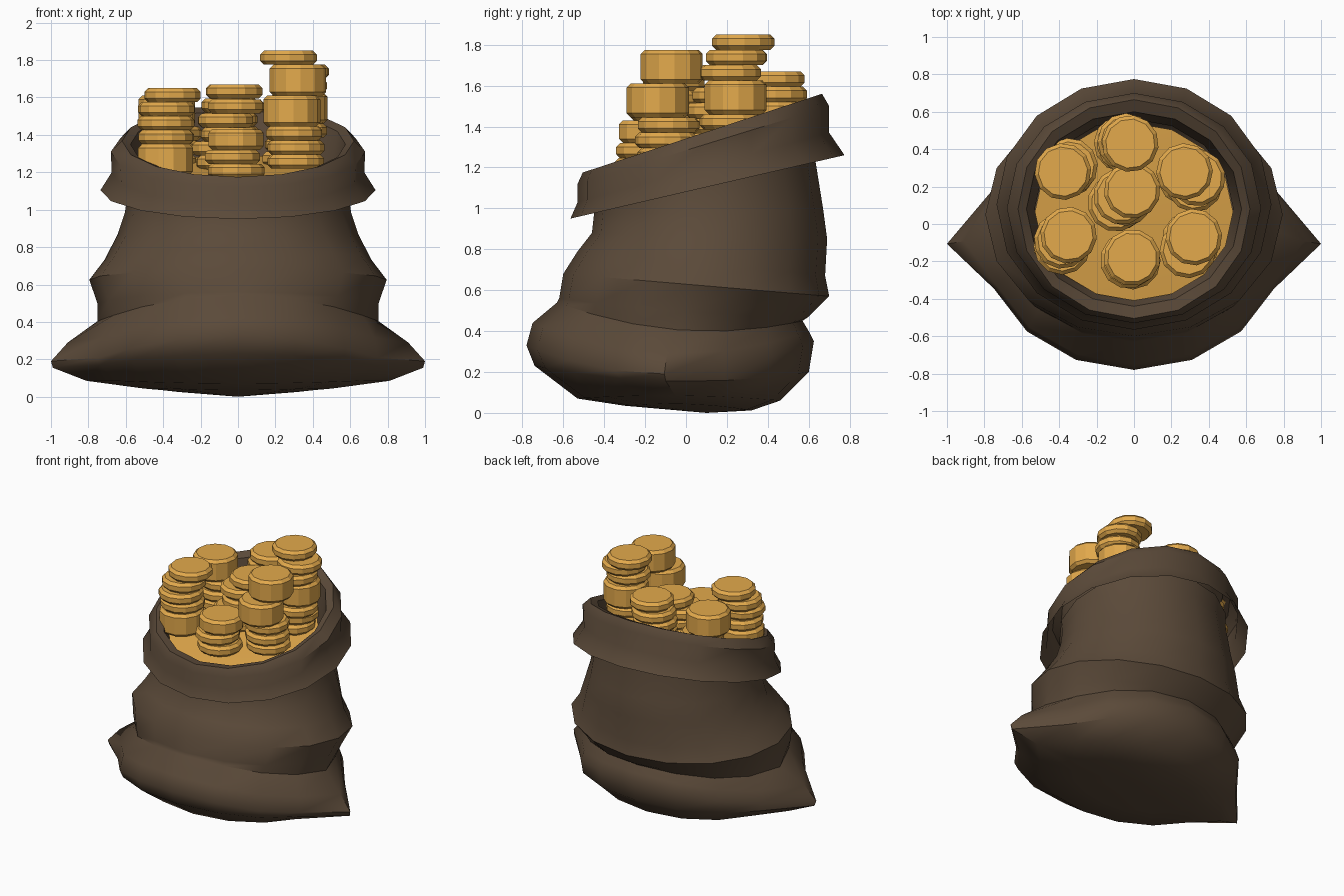
import bpy, bmesh, math, random

if "Cube" in bpy.data.objects:
    bpy.data.objects.remove(bpy.data.objects["Cube"])

random.seed(4)
SEG = 16


def material(name, rgb):
    m = bpy.data.materials.new(name)
    m.diffuse_color = (*rgb, 1)
    m.use_nodes = True
    m.node_tree.nodes["Principled BSDF"].inputs["Base Color"].default_value = m.diffuse_color
    return m


cloth = material("brown cloth", (0.104, 0.068, 0.041))
gold = material("gold", (0.77, 0.40, 0.072))


def finish(bm, name, mat, angle=None):
    bmesh.ops.recalc_face_normals(bm, faces=bm.faces)
    me = bpy.data.meshes.new(name)
    bm.to_mesh(me)
    bm.free()
    me.materials.append(mat)
    ob = bpy.data.objects.new(name, me)
    bpy.context.collection.objects.link(ob)
    if angle:
        bpy.ops.object.select_all(action='DESELECT')
        ob.select_set(True)
        bpy.context.view_layer.objects.active = ob
        bpy.ops.object.shade_smooth_by_angle(angle=math.radians(angle))
    return ob


def ring(bm, yf, zf, yb, zb, rx, pinch=0, sag=0):
    """Tilted oval; pinch pulls out the two side corners, sag lowers the sides."""
    vs = []
    for i in range(SEG):
        t = 2 * math.pi * i / SEG
        c, s = math.cos(t), math.sin(t)
        k = (1 + s) / 2
        corner = abs(c) > 0.99
        x = rx * c + (math.copysign(pinch, c) if corner else 0)
        y = yf + (yb - yf) * k - (0.15 * pinch if corner else 0)
        vs.append(bm.verts.new((x, y, zf + (zb - zf) * k - sag * c * c)))
    return vs


def bridge(bm, a, b):
    n = len(a)
    for i in range(n):
        bm.faces.new((a[i], a[(i + 1) % n], b[(i + 1) % n], b[i]))


def cap(bm, vs, co):
    p = bm.verts.new(co)
    for i in range(len(vs)):
        bm.faces.new((vs[i], vs[(i + 1) % len(vs)], p))


# Sack body: front y, front z, back y, back z, half width, corner pinch, side sag
body = [
    (-0.30, 0.035, 0.32, 0.012, 0.45, 0.05, -0.02),
    (-0.53, 0.07, 0.46, 0.06, 0.69, 0.12, -0.02),
    (-0.74, 0.23, 0.60, 0.20, 0.80, 0.19, 0.06),
    (-0.78, 0.33, 0.625, 0.35, 0.81, 0.19, 0.15),
    (-0.75, 0.44, 0.60, 0.40, 0.79, 0.12, 0.13),
    (-0.63, 0.54, 0.57, 0.45, 0.72, 0.03, 0.09),
    (-0.62, 0.56, 0.60, 0.47, 0.75, 0, 0.02),
    (-0.60, 0.68, 0.70, 0.57, 0.795, 0, 0),
    (-0.53, 0.79, 0.68, 0.67, 0.715, 0, 0),
    (-0.46, 0.88, 0.69, 0.85, 0.645, 0, 0),
    (-0.45, 0.97, 0.67, 1.00, 0.605, 0, 0),
    (-0.44, 1.04, 0.63, 1.25, 0.58, 0, 0),
    (-0.45, 1.10, 0.63, 1.36, 0.585, 0, 0),
]
bm = bmesh.new()
rings = [ring(bm, *p) for p in body]
cap(bm, rings[0], (0, 0.1, 0))
for a, b in zip(rings, rings[1:]):
    bridge(bm, a, b)
finish(bm, "sack_body", cloth, 38)

# Folded collar, open at its lower hem, and the lining inside the mouth
collar = [
    (-0.565, 0.95, 0.775, 1.26, 0.735),
    (-0.53, 1.03, 0.70, 1.37, 0.675),
    (-0.53, 1.12, 0.70, 1.50, 0.68),
    (-0.505, 1.175, 0.665, 1.56, 0.62),
    (-0.44, 1.17, 0.60, 1.53, 0.575),
    (-0.39, 1.04, 0.56, 1.22, 0.53),
]
bm = bmesh.new()
rings = [ring(bm, *p) for p in collar]
for a, b in zip(rings, rings[1:]):
    bridge(bm, a, b)
finish(bm, "folded_collar", cloth, 40)

# Gold heap filling the mouth
bm = bmesh.new()
cap(bm, ring(bm, -0.41, 1.13, 0.54, 1.29, 0.53), (0, 0.08, 1.23))
finish(bm, "gold_fill", gold, 40)


# Coin stacks
def coin(bm, x, y, z, h, turn, r=0.152, n=12):
    levels = []
    for rr, zz in ((r - .02, 0), (r, .02), (r, h - .02), (r - .02, h)):
        levels.append([bm.verts.new((x + rr * math.cos(turn + 2 * math.pi * i / n),
                                     y + rr * math.sin(turn + 2 * math.pi * i / n),
                                     z + zz)) for i in range(n)])
    for a, b in zip(levels, levels[1:]):
        bridge(bm, a, b)
    bm.faces.new(levels[0])
    bm.faces.new(levels[-1])


# x, y, top z, drift of lower coins, layers from the top (t thin, m medium, d thick)
stacks = [
    ("left_front", -0.35, -0.06, 1.65, -0.05, -0.06, "ttttd"),
    ("left_back", -0.38, 0.28, 1.61, 0.03, 0.02, "dttt"),
    ("middle_back", -0.02, 0.43, 1.67, -0.05, 0.0, "ttttt"),
    ("centre", -0.01, 0.18, 1.59, -0.08, -0.06, "ttttt"),
    ("right_back", 0.27, 0.28, 1.85, 0.07, -0.06, "tttdttt"),
    ("right_front", 0.32, -0.07, 1.775, -0.03, -0.06, "ddttt"),
    ("middle_front", -0.01, -0.18, 1.43, -0.01, -0.02, "mtt"),
]
thickness = {"t": 0.075, "m": 0.11, "d": 0.165}
for name, x, y, z, dx, dy, layers in stacks:
    bm = bmesh.new()
    for i, kind in enumerate(layers):
        h = thickness[kind]
        z -= h
        k = random.uniform(0.3, 1.0) if i else 0
        j = 0.015 if i else 0
        coin(bm, x + dx * k + random.uniform(-j, j),
             y + dy * k + random.uniform(-j, j), z, h, random.random())
    finish(bm, name + "_coins", gold)
